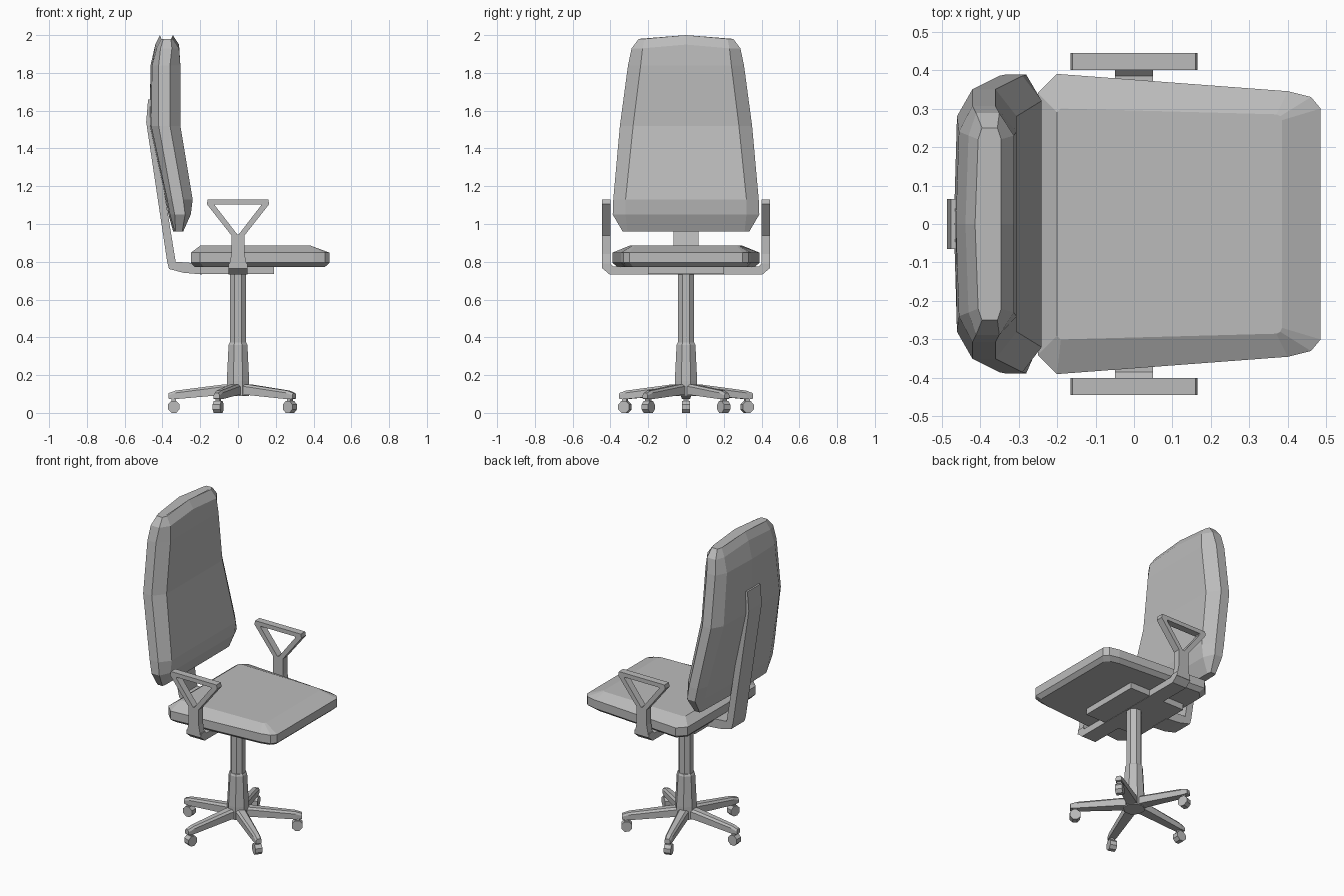
import bpy, bmesh, math
from mathutils import Matrix, Vector

cube = bpy.data.objects.get("Cube")
if cube:
    bpy.data.objects.remove(cube, do_unlink=True)

grey = bpy.data.materials.new("chair grey")
grey.use_nodes = True
COLOUR = (0.5, 0.5, 0.5, 1)
grey.diffuse_color = COLOUR
grey.node_tree.nodes["Principled BSDF"].inputs["Base Color"].default_value = COLOUR


def finish(name, bm):
    bmesh.ops.recalc_face_normals(bm, faces=bm.faces)
    mesh = bpy.data.meshes.new(name)
    bm.to_mesh(mesh)
    bm.free()
    mesh.materials.append(grey)
    obj = bpy.data.objects.new(name, mesh)
    bpy.context.collection.objects.link(obj)
    return obj


def loft(name, rings, matrix=Matrix()):
    """Skin a closed solid through rings of equal length."""
    bm = bmesh.new()
    loops = [[bm.verts.new(matrix @ Vector(p)) for p in ring] for ring in rings]
    for a, b in zip(loops, loops[1:]):
        for i in range(len(a)):
            j = (i + 1) % len(a)
            bm.faces.new((a[i], a[j], b[j], b[i]))
    bm.faces.new(loops[0])
    bm.faces.new(loops[-1])
    return finish(name, bm)


def extrude_xz(name, profile, y0, y1, matrix=Matrix()):
    return loft(name, [[(x, y, z) for x, z in profile] for y in (y0, y1)], matrix)


def box(name, x0, x1, y0, y1, z0, z1):
    return extrude_xz(name, [(x0, z0), (x1, z0), (x1, z1), (x0, z1)], y0, y1)


def mirrored(half):
    """Close an outline given for +y only."""
    return half + [(x, -y) for x, y in reversed(half)]


# Seat cushion: soft slab, tapering toward the front
rim = mirrored([(-0.25, 0.34), (-0.2, 0.39), (0.40, 0.345), (0.46, 0.33), (0.485, 0.30)])
crown = mirrored([(-0.2, 0.29), (-0.19, 0.30), (0.37, 0.285), (0.38, 0.28), (0.385, 0.27)])
under = [(x * 0.94 + 0.005, y * 0.93) for x, y in rim]
loft("seat", [[(x, y, z) for x, y in outline] for outline, z in
              ((under, 0.773), (rim, 0.795), (rim, 0.848), (crown, 0.885))])

# Backrest: (height, back, rim back, rim front, front, half width, face half width)
stations = [
    (0.96, -0.335, -0.33, -0.295, -0.29, 0.335, 0.31),
    (1.05, -0.36, -0.335, -0.28, -0.25, 0.388, 0.32),
    (1.13, -0.375, -0.35, -0.29, -0.24, 0.385, 0.32),
    (1.52, -0.46, -0.42, -0.36, -0.305, 0.35, 0.28),
    (1.84, -0.455, -0.42, -0.36, -0.305, 0.307, 0.24),
    (1.93, -0.43, -0.41, -0.35, -0.312, 0.288, 0.23),
    (1.98, -0.405, -0.395, -0.355, -0.345, 0.25, 0.22),
]
rings = []
for z, back, rim_b, rim_f, front, wide, face in stations:
    rise = 0.02 if z > 1.9 else 0
    half = [(back, face, z), (rim_b, wide, z), (rim_f, wide, z), (front, face, z)]
    other = [(x, -y, h) for x, y, h in reversed(half)]
    rings.append([(back - 0.008, 0, z + rise)] + half + [(front, 0, z + rise)] + other)
loft("backrest", rings)

# Bent bar carrying the backrest
extrude_xz("back_support", [(-0.19, 0.733), (-0.29, 0.742), (-0.365, 0.762), (-0.375, 0.80),
                            (-0.486, 1.54), (-0.476, 1.66), (-0.44, 1.66), (-0.45, 1.54),
                            (-0.33, 0.80), (-0.19, 0.79)], -0.065, 0.065)

# Mounting plate and cross bar under the seat
box("seat_plate", -0.2, 0.19, -0.2, 0.2, 0.735, 0.777)
bar = [(0.405, 0.733), (0.442, 0.765), (0.442, 0.79), (0.40, 0.79), (0.385, 0.775)]
outline = bar + [(-y, z) for y, z in reversed(bar)]
loft("arm_crossbar", [[(x, y, z) for y, z in outline] for x in (-0.05, 0.05)])

# Armrests: stem below an open triangular loop
for side, name in ((1, "left"), (-1, "right")):
    y0, y1 = sorted((side * 0.40, side * 0.444))
    extrude_xz(name + "_arm_stem", [(-0.05, 0.765), (0.05, 0.765), (0.035, 0.84),
                                    (0.035, 0.94), (-0.035, 0.94), (-0.035, 0.84)], y0, y1)
    outer = [(-0.035, 0.94), (0.035, 0.94), (0.165, 1.105), (0.16, 1.13),
             (-0.16, 1.13), (-0.165, 1.105)]
    inner = [(-0.004, 0.945), (0.004, 0.945), (0.122, 1.098), (0.12, 1.104),
             (-0.12, 1.104), (-0.122, 1.098)]
    bm = bmesh.new()
    loops = [[bm.verts.new((x, y, z)) for x, z in pts]
             for pts, y in ((outer, y0), (outer, y1), (inner, y1), (inner, y0))]
    for k in range(4):
        a, b = loops[k], loops[(k + 1) % 4]
        for i in range(6):
            j = (i + 1) % 6
            bm.faces.new((a[i], a[j], b[j], b[i]))
    finish(name + "_arm_loop", bm)


# Gas column and its tapered sleeve
def turned(name, profile, sides=8):
    angles = [math.tau * (i + 0.5) / sides for i in range(sides)]
    return loft(name, [[(r * math.cos(a), r * math.sin(a), z) for a in angles]
                       for r, z in profile])


turned("column", [(0.045, 0.34), (0.045, 0.74)])
turned("column_sleeve", [(0.064, 0.09), (0.064, 0.17), (0.054, 0.36), (0.048, 0.372)])

# Five-legged base with casters rolling along each leg
for n in range(5):
    turn = Matrix.Rotation(math.radians(36 + 72 * n), 4, "Z")
    sections = [(0.0, 0.032, 0.095, 0.155), (0.08, 0.03, 0.095, 0.15),
                (0.33, 0.021, 0.073, 0.118), (0.368, 0.017, 0.075, 0.105)]
    loft(f"leg_{n + 1}", [[(r, -w, lo), (r, w, lo), (r, w, hi - 0.012), (r, w * 0.6, hi),
                           (r, -w * 0.6, hi), (r, -w, hi - 0.012)]
                          for r, w, lo, hi in sections], turn)
    wheel = [(0.34 + 0.033 * math.cos(math.tau * k / 8 + math.pi / 8),
              0.0315 + 0.034 * math.sin(math.tau * k / 8 + math.pi / 8)) for k in range(8)]
    extrude_xz(f"caster_{n + 1}", wheel, -0.021, 0.021, turn)
    extrude_xz(f"caster_stem_{n + 1}", [(0.328, 0.05), (0.352, 0.05), (0.352, 0.085),
                                        (0.328, 0.085)], -0.012, 0.012, turn)
